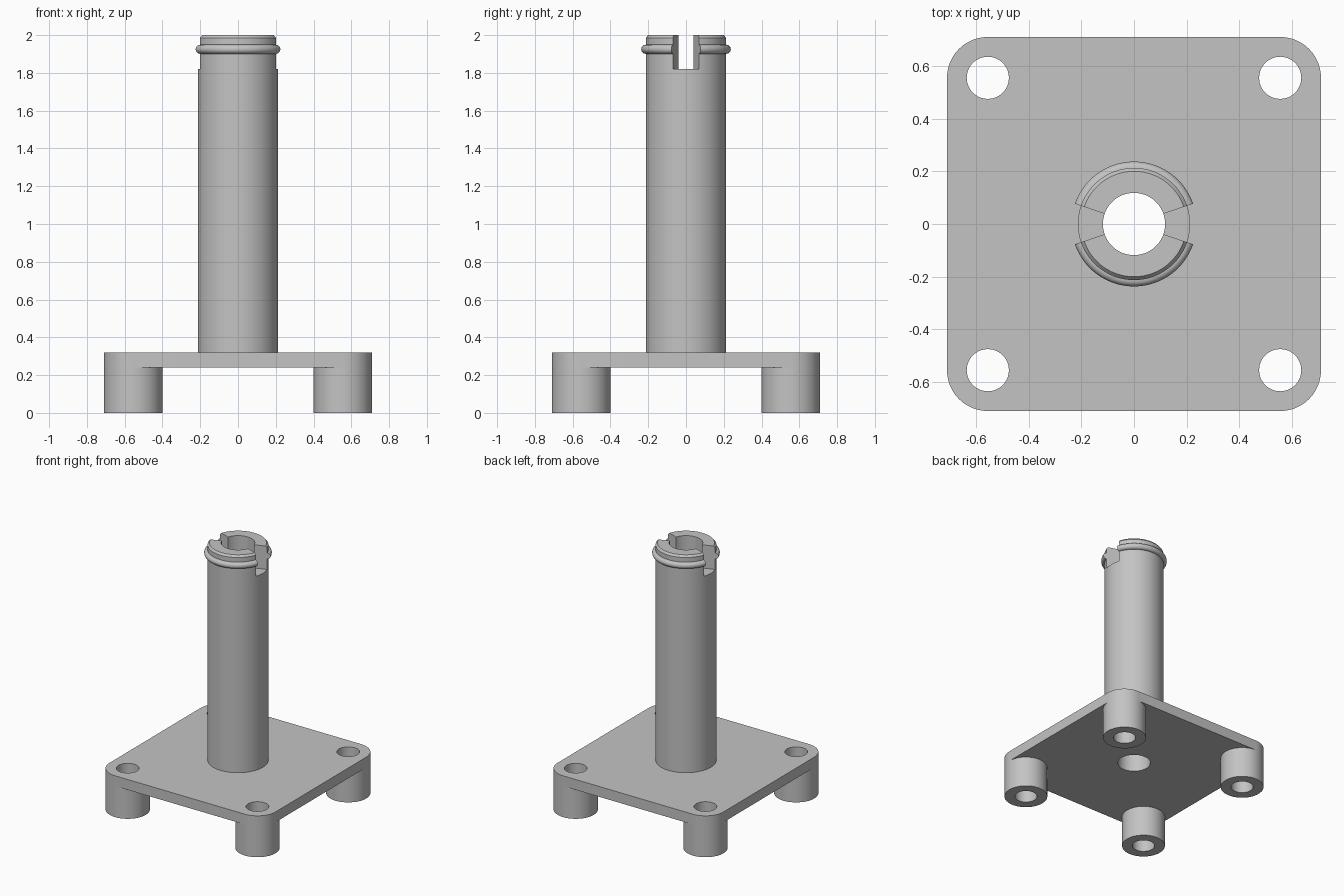
import bpy, bmesh, math
from math import sin, cos, radians, pi

if "Cube" in bpy.data.objects:
    bpy.data.objects.remove(bpy.data.objects["Cube"])

grey = bpy.data.materials.new("light_grey")
grey.diffuse_color = (0.55, 0.55, 0.55, 1)
grey.use_nodes = True
grey.node_tree.nodes["Principled BSDF"].inputs["Base Color"].default_value = grey.diffuse_color

R, BORE = 0.213, 0.118           # column outer and inner radius
LEG, HOLE, POS = 0.155, 0.08, 0.555
Z0, Z1, SLOT, TOP = 0.24, 0.32, 1.82, 2.0
HALF = 19                        # half angle of each slot in degrees


def finish(name, bm):
    bmesh.ops.remove_doubles(bm, verts=bm.verts, dist=1e-5)
    bmesh.ops.recalc_face_normals(bm, faces=bm.faces)
    me = bpy.data.meshes.new(name)
    bm.to_mesh(me)
    bm.free()
    me.materials.append(grey)
    ob = bpy.data.objects.new(name, me)
    bpy.context.collection.objects.link(ob)
    bpy.ops.object.select_all(action='DESELECT')
    ob.select_set(True)
    bpy.context.view_layer.objects.active = ob
    bpy.ops.object.shade_smooth_by_angle(angle=radians(30))
    return ob


def lathe(bm, profile, angles, centre=(0, 0), caps=False):
    """Sweep an open (radius, z) profile through the given angles."""
    cx, cy = centre
    rows = [[bm.verts.new((cx + r * cos(a), cy + r * sin(a), z)) for r, z in profile]
            for a in angles]
    for p, q in zip(rows, rows[1:]):
        for i in range(len(profile) - 1):
            bm.faces.new((p[i], q[i], q[i + 1], p[i + 1]))
    if caps:
        bm.faces.new(rows[0])
        bm.faces.new(rows[-1])


def arc(a0, a1, n):
    return [radians(a0 + (a1 - a0) * i / n) for i in range(n + 1)]


slots = [arc(-HALF, HALF, 10), arc(180 - HALF, 180 + HALF, 10)]
clips = [arc(HALF, 180 - HALF, 40), arc(180 + HALF, 360 - HALF, 40)]
full = arc(0, 360, 48)

# Base plate: rounded square with five holes, filled and extruded
bm = bmesh.new()


def loop(points):
    vs = [bm.verts.new((x, y, Z0)) for x, y in points]
    for i, v in enumerate(vs):
        bm.edges.new((vs[i - 1], v))


corners = [(POS, POS), (-POS, POS), (-POS, -POS), (POS, -POS)]
loop([(x + LEG * cos(a), y + LEG * sin(a))
      for k, (x, y) in enumerate(corners) for a in arc(90 * k, 90 * k + 90, 12)])
for x, y in corners:
    loop([(x + HOLE * cos(a), y + HOLE * sin(a)) for a in full[:-1]])
ring = slots[0] + clips[0][1:] + slots[1][1:] + clips[1][1:-1]
loop([(BORE * cos(a), BORE * sin(a)) for a in ring])
bmesh.ops.triangle_fill(bm, edges=bm.edges[:], use_beauty=True)
res = bmesh.ops.extrude_face_region(bm, geom=bm.faces[:], use_keep_orig=True)
for v in res["geom"]:
    if isinstance(v, bmesh.types.BMVert):
        v.co.z = Z1
finish("base_plate", bm)

# Four hollow legs
for i, c in enumerate(corners):
    bm = bmesh.new()
    lathe(bm, [(LEG, Z0), (LEG, 0), (HOLE, 0), (HOLE, Z0)], full, c)
    finish(f"leg_{i + 1}", bm)

# Column tube with slot floors
bm = bmesh.new()
for part in slots:
    lathe(bm, [(R, Z1), (R, SLOT), (BORE, SLOT), (BORE, Z1)], part)
for part in clips:
    lathe(bm, [(R, Z1), (R, SLOT)], part)
    lathe(bm, [(BORE, SLOT), (BORE, Z1)], part)
finish("column", bm)

# Two clip halves with a rounded bead and chamfered rim
bead = [(R + 0.024 * cos(a), 1.925 + 0.024 * sin(a)) for a in arc(-90, 90, 12)]
profile = [(R, SLOT)] + bead + [(R, 1.985), (0.2, TOP), (BORE, TOP), (BORE, SLOT)]
for name, part in zip(("back_clip", "front_clip"), clips):
    bm = bmesh.new()
    lathe(bm, profile, part, caps=True)
    finish(name, bm)
